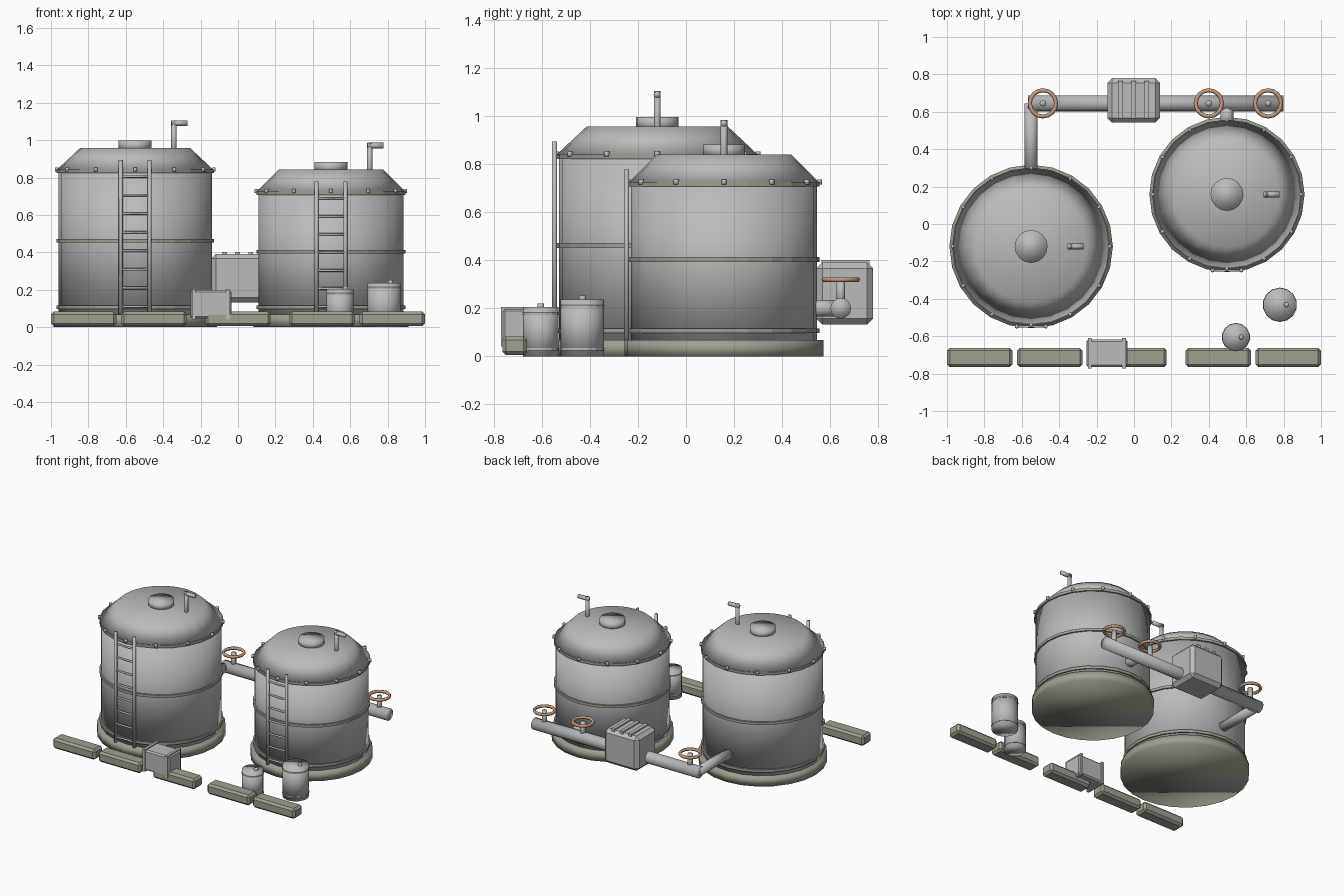
import bpy
from math import sin, cos, tau
from mathutils import Vector

cube = bpy.data.objects.get("Cube")
if cube:
    bpy.data.objects.remove(cube, do_unlink=True)


def material(name, colour):
    m = bpy.data.materials.new(name)
    m.use_nodes = True
    m.diffuse_color = (*colour, 1)
    m.node_tree.nodes["Principled BSDF"].inputs["Base Color"].default_value = (*colour, 1)
    return m


STEEL = material("light grey steel", (0.5, 0.5, 0.5))
OLIVE = material("olive grey concrete", (0.34, 0.36, 0.28))
COPPER = material("copper brown", (0.58, 0.33, 0.2))


def finish(name, mat, smooth):
    ob = bpy.context.object
    ob.name = name
    ob.data.materials.append(mat)
    if smooth:
        bpy.ops.object.shade_smooth()
    return ob


def rod(name, start, end, r, r_end=None, sides=12, mat=STEEL, smooth=True):
    """Cylinder or cone frustum between two points."""
    a, b = Vector(start), Vector(end)
    bpy.ops.mesh.primitive_cone_add(
        vertices=sides, radius1=r, radius2=r if r_end is None else r_end,
        depth=(b - a).length, location=(a + b) / 2,
        rotation=(b - a).to_track_quat("Z", "Y").to_euler())
    return finish(name, mat, smooth)


def drum(name, x, y, z0, z1, r, **kw):
    """Upright cylinder."""
    return rod(name, (x, y, z0), (x, y, z1), r, **kw)


def box(name, low, high, bevel=0, mat=STEEL):
    lo, hi = Vector(low), Vector(high)
    bpy.ops.mesh.primitive_cube_add(size=1, location=(lo + hi) / 2)
    ob = finish(name, mat, False)
    for v in ob.data.vertices:
        v.co *= hi - lo
    if bevel:
        mod = ob.modifiers.new("chamfer", "BEVEL")
        mod.width = bevel
        mod.segments = 1
    return ob


def ladder(name, x, y, top, rungs):
    half = 0.077
    for side in (-half, half):
        drum(name + "_rail", x + side, y, 0.07, top, 0.011, sides=8)
    for i in range(rungs):
        z = 0.11 + i * (top - 0.2) / (rungs - 1)
        rod(name + "_rung", (x - half, y, z), (x + half, y, z), 0.007, sides=6)


def tank(name, x, y, r, eave, top, vent_top, rungs):
    # Plinth, wall and sloped roof
    drum(name + "_plinth", x, y, 0, 0.068, r + 0.027, sides=24, mat=OLIVE)
    drum(name + "_wall", x, y, 0.06, eave, r, sides=24)
    rod(name + "_roof", (x, y, eave), (x, y, top), r + 0.012, r * 0.72, sides=24)
    # Hoops
    for z in (0.107, (eave + 0.085) / 2, eave - 0.005):
        drum(name + "_hoop", x, y, z - 0.01, z + 0.01, r + 0.011, sides=24,
             mat=OLIVE, smooth=False)
    # Rim bolts
    for i in range(12):
        a = tau * i / 12
        bx, by = x + (r + 0.01) * cos(a), y + (r + 0.01) * sin(a)
        drum(name + "_bolt", bx, by, eave - 0.006, eave + 0.016, 0.011, sides=6)
    # Roof hatch and bent vent
    drum(name + "_hatch", x, y, top - 0.01, top + 0.04, 0.088, sides=16)
    vx, vz = x + 0.207, vent_top - 0.014
    drum(name + "_vent_post", vx, y, eave + 0.03, vent_top, 0.014, sides=8)
    rod(name + "_vent_spout", (vx - 0.012, y, vz), (vx + 0.073, y, vz), 0.015, sides=8)
    ladder(name + "_ladder", x, y - r - 0.018, eave + 0.057, rungs)


tank("large_tank", -0.55, -0.12, 0.41, 0.838, 0.957, 1.105, 8)
tank("small_tank", 0.497, 0.158, 0.388, 0.722, 0.842, 0.985, 7)

# Pipework behind the tanks
PY, PZ = 0.645, 0.2
rod("main_pipe", (-0.567, PY, PZ), (0.8, PY, PZ), 0.043, sides=16)
rod("large_tank_pipe", (-0.55, 0.25, PZ), (-0.55, PY, PZ), 0.035)
rod("small_tank_pipe", (0.497, 0.5, PZ), (0.497, PY, PZ), 0.035)
for x in (-0.487, 0.4, 0.717):
    drum("valve_stem", x, PY, PZ, 0.32, 0.018, sides=8)
    bpy.ops.mesh.primitive_torus_add(location=(x, PY, 0.32), major_radius=0.07,
                                     minor_radius=0.011, major_segments=16,
                                     minor_segments=6)
    finish("valve_wheel", COPPER, True)

# Pump housing with cooling fins
box("pump_housing", (-0.143, 0.543, 0.133), (0.14, 0.78, 0.392), bevel=0.025)
for x in (-0.072, -0.002, 0.068):
    box("pump_fin", (x - 0.013, 0.565, 0.38), (x + 0.013, 0.765, 0.402))

# Row of kerb blocks with a gap
for x in (-0.825, -0.45, 0, 0.45, 0.825):
    box("kerb_block", (x - 0.175, -0.765, 0.005), (x + 0.175, -0.662, 0.083),
        bevel=0.015, mat=OLIVE)

# Strapped crate
box("crate", (-0.255, -0.765, 0.047), (-0.035, -0.617, 0.198), bevel=0.01)
for x in (-0.237, -0.053):
    box("crate_strap", (x - 0.01, -0.772, 0.04), (x + 0.01, -0.61, 0.205))

# Barrels with rims and bungs
for x, y, r, h in ((0.545, -0.605, 0.074, 0.205), (0.78, -0.432, 0.09, 0.237)):
    drum("barrel", x, y, 0, h, r, sides=14)
    for z in (0.03, h - 0.028):
        drum("barrel_hoop", x, y, z - 0.005, z + 0.005, r + 0.002, sides=14, smooth=False)
    drum("barrel_bung", x + 0.4 * r, y, h - 0.01, h + 0.016, 0.014, sides=8)
